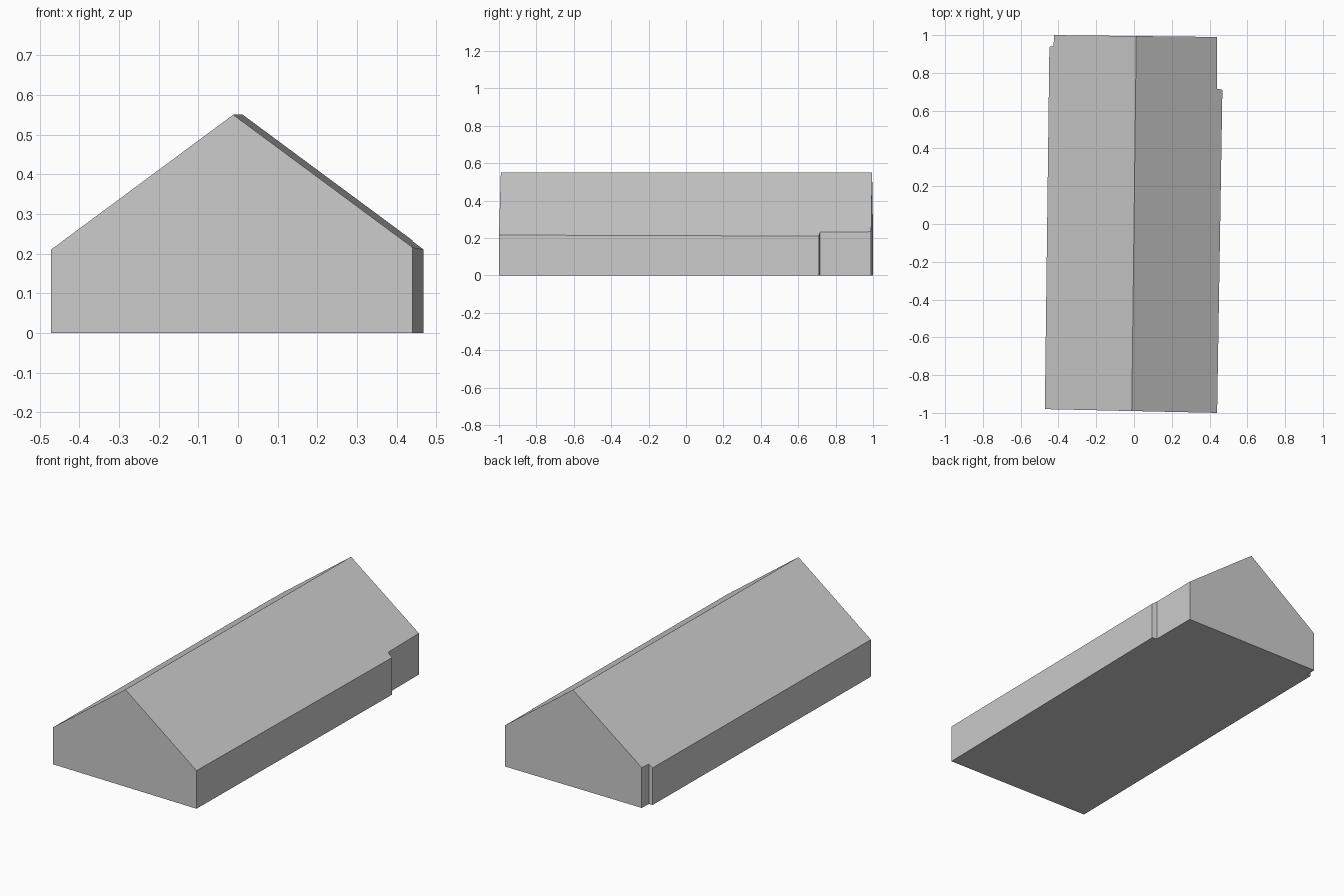
import bpy
import bmesh

default_cube = bpy.data.objects.get("Cube")
if default_cube:
    bpy.data.objects.remove(default_cube, do_unlink=True)

RIDGE_HEIGHT = 0.55
ROOF_SLOPE = 0.74

# Footprint corners, running round from the front of the +x side
right_side = [(0.44, -1.0), (0.468, 0.71), (0.44, 0.716), (0.44, 0.99)]
left_side = [(-0.423, 1.0), (-0.426, 0.94), (-0.448, 0.938), (-0.472, -0.98)]
ridge_front = (-0.012, -0.99)
ridge_back = (0.012, 0.995)


def roof_height(x, y):
    """Height of the gable roof above a footprint corner."""
    return RIDGE_HEIGHT - ROOF_SLOPE * abs(x - 0.012 * y)


bm = bmesh.new()


def add_side(corners):
    """Make the ground and eave vertices along one long side."""
    ground = [bm.verts.new((x, y, 0)) for x, y in corners]
    eave = [bm.verts.new((x, y, roof_height(x, y))) for x, y in corners]
    return ground, eave


ground_r, eave_r = add_side(right_side)
ground_l, eave_l = add_side(left_side)
front_peak = bm.verts.new((*ridge_front, RIDGE_HEIGHT))
back_peak = bm.verts.new((*ridge_back, RIDGE_HEIGHT))

# Long walls with their small steps
for ground, eave in ((ground_r, eave_r), (ground_l, eave_l)):
    for i in range(len(ground) - 1):
        bm.faces.new((ground[i], ground[i + 1], eave[i + 1], eave[i]))

# Gable ends
bm.faces.new((ground_l[-1], ground_r[0], eave_r[0], front_peak, eave_l[-1]))
bm.faces.new((ground_r[-1], ground_l[0], eave_l[0], back_peak, eave_r[-1]))

# Roof slopes and floor
bm.faces.new(eave_r + [back_peak, front_peak])
bm.faces.new(eave_l + [front_peak, back_peak])
bm.faces.new(list(reversed(ground_r + ground_l)))
bmesh.ops.recalc_face_normals(bm, faces=bm.faces[:])

mesh = bpy.data.meshes.new("gabled_building")
bm.to_mesh(mesh)
bm.free()
building = bpy.data.objects.new("gabled_building", mesh)
bpy.context.collection.objects.link(building)

# Plain grey finish
grey = bpy.data.materials.new("light_grey")
grey.use_nodes = True
colour = (0.6, 0.6, 0.6, 1)
grey.diffuse_color = colour
grey.node_tree.nodes["Principled BSDF"].inputs["Base Color"].default_value = colour
mesh.materials.append(grey)
